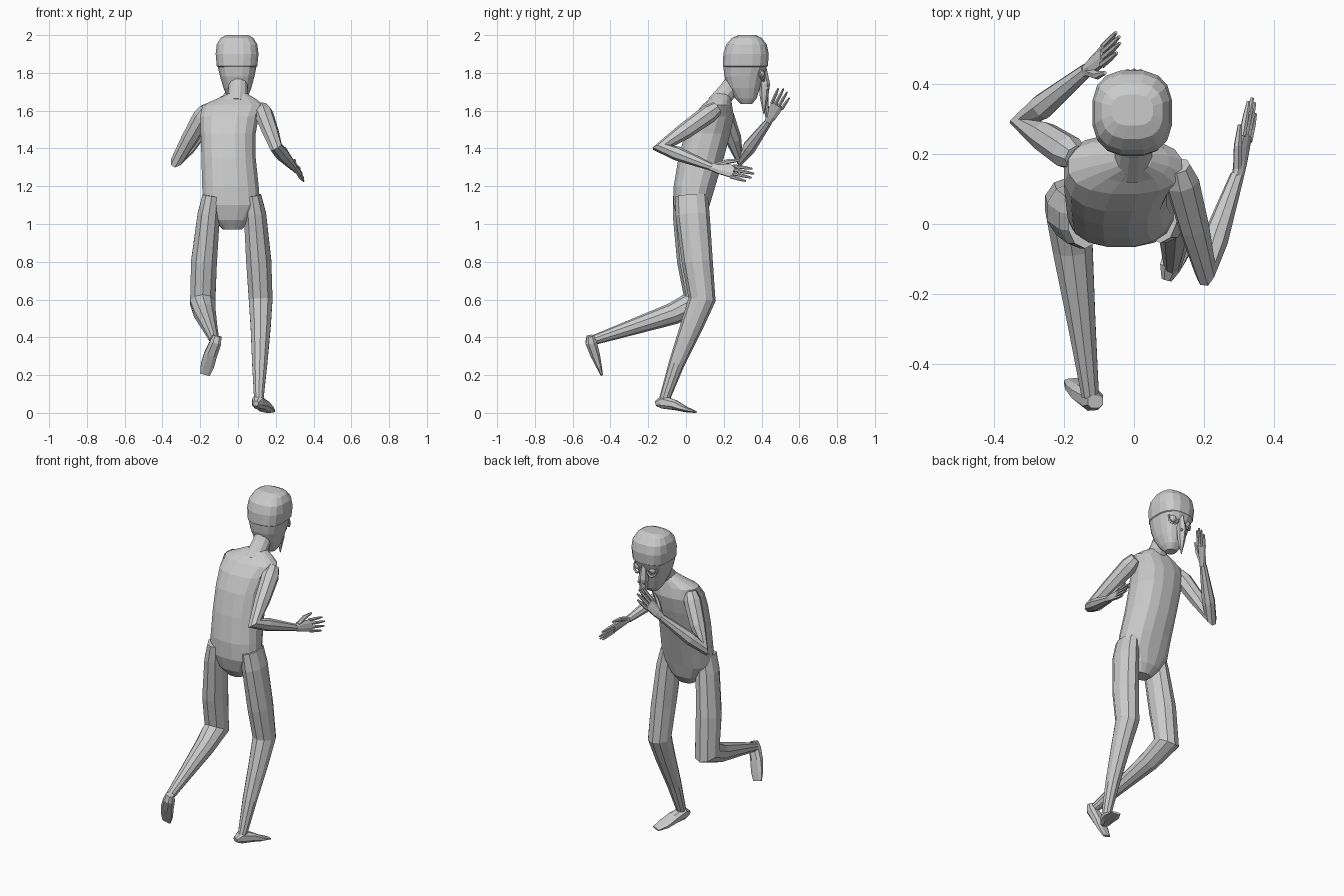
import bpy, bmesh
from math import cos, sin, pi, copysign
from mathutils import Vector


def loft(name, rings, side=(1, 0, 0), n=8, power=1.0, flat=False):
    """Skin rings (x, y, z, half width, half depth) along their path."""
    bm = bmesh.new()
    pts = [Vector(r[:3]) for r in rings]
    loops = []
    for i, (p, r) in enumerate(zip(pts, rings)):
        t_in = (p - pts[max(i - 1, 0)]).normalized()
        t_out = (pts[min(i + 1, len(pts) - 1)] - p).normalized()
        t = Vector((0, 0, 1)) if flat else (t_in + t_out).normalized()
        stretch = 1.0
        if 0 < i < len(pts) - 1 and not flat:
            stretch = 1 / max(t.dot(t_out), 0.66)      # mitre at bends
        u = Vector(side)
        u = (u - t * u.dot(t)).normalized()
        v = t.cross(u)
        loop = []
        for k in range(n):
            a = 2 * pi * (k + 0.5) / n
            c, s = cos(a), sin(a)
            c = copysign(abs(c) ** power, c)
            s = copysign(abs(s) ** power, s)
            loop.append(bm.verts.new(p + u * c * r[3] + v * s * r[4] * stretch))
        loops.append(loop)
    for a, b in zip(loops, loops[1:]):
        for k in range(n):
            j = (k + 1) % n
            bm.faces.new((a[k], a[j], b[j], b[k]))
    bm.faces.new(loops[0][::-1])
    bm.faces.new(loops[-1])
    bmesh.ops.recalc_face_normals(bm, faces=bm.faces)
    me = bpy.data.meshes.new(name)
    bm.to_mesh(me)
    bm.free()
    ob = bpy.data.objects.new(name, me)
    bpy.context.collection.objects.link(ob)
    return ob


def arm(name, shoulder, elbow, wrist):
    s, e, w = Vector(shoulder), Vector(elbow), Vector(wrist)
    axis = (e - s).cross(w - e)
    path = [(s, .036), (s.lerp(e, .15), .05), (s.lerp(e, .6), .044), (e, .034),
            (e.lerp(w, .3), .038), (e.lerp(w, .7), .028), (w, .02)]
    loft(name, [(*p, r, r) for p, r in path], axis)


def hand(name, wrist, tip, across):
    """Palm, four fingers and a thumb; 'across' points to the thumb side."""
    a, b = Vector(wrist), Vector(tip)
    d = b - a
    w = Vector(across)
    w = (w - d * (w.dot(d) / d.length_squared)).normalized()
    loft(name + "_palm", [(*a, .02, .017), (*(a + d * .2), .03, .017),
                          (*(a + d * .54), .038, .013)], w)
    for i, length in enumerate((.86, .97, 1.0, .93)):
        off = -.03 + .02 * i
        p, q = a + d * .5 + w * off, a + d * length + w * off * 1.25
        loft(f"{name}_finger_{i + 1}", [(*p, .01, .011), (*p.lerp(q, .6), .009, .009),
                                        (*q, .005, .005)], w, 6)
    p, m, q = a + d * .12 + w * .015, a + d * .36 + w * .05, a + d * .6 + w * .068
    loft(name + "_thumb", [(*p, .014, .014), (*m, .013, .012), (*q, .006, .006)], w, 6)


# Torso with sloping shoulders
loft("torso", [
    (-.03, .03, .97, .05, .04), (-.035, .03, 1.02, .10, .075),
    (-.035, .03, 1.10, .155, .097), (-.04, .045, 1.20, .152, .112),
    (-.05, .08, 1.35, .146, .122), (-.052, .115, 1.48, .148, .122),
    (-.045, .145, 1.57, .158, .11), (-.025, .165, 1.63, .165, .08),
    (-.01, .18, 1.66, .11, .06), (-.002, .19, 1.69, .052, .042)],
    n=16, power=.85, flat=True)
loft("neck", [(-.005, .16, 1.63, .06, .055), (0, .225, 1.71, .052, .05),
              (0, .28, 1.78, .055, .055)], n=12)

# Head with a slightly raised skull cap
loft("head", [
    (0, .32, 1.635, .03, .03), (-.002, .317, 1.665, .052, .058),
    (-.003, .307, 1.72, .075, .085), (-.004, .306, 1.78, .092, .104),
    (-.005, .313, 1.832, .104, .117), (-.005, .314, 1.836, .109, .121),
    (-.005, .318, 1.90, .115, .122), (-.005, .32, 1.95, .109, .109),
    (-.005, .322, 1.985, .088, .08), (-.005, .325, 2.0, .06, .045)],
    n=16, power=.75, flat=True)

# Long hanging nose, nostrils, eyes and eye rims
loft("nose", [(0, .40, 1.83, .012, .025), (0, .415, 1.74, .028, .03),
              (0, .413, 1.67, .022, .022), (0, .412, 1.58, .002, .002)], n=6)
for s, label in ((-1, "left"), (1, "right")):
    bpy.ops.mesh.primitive_uv_sphere_add(segments=8, ring_count=6, radius=.008,
                                         location=(s * .018, .435, 1.72))
    bpy.context.object.name = label + "_nostril"
    bpy.ops.mesh.primitive_uv_sphere_add(segments=12, ring_count=8, radius=.022,
                                         location=(s * .05, .395, 1.795))
    bpy.context.object.name = label + "_eye"
    bpy.ops.mesh.primitive_torus_add(major_segments=14, minor_segments=5,
                                     major_radius=.028, minor_radius=.006,
                                     location=(s * .05, .402, 1.795),
                                     rotation=(pi / 2 + .2, 0, -s * .3))
    bpy.context.object.name = label + "_eye_rim"
    bpy.context.object.scale = (1, 1.3, 1)

# Arms and hands
arm("right_arm", (.125, .165, 1.615), (.203, -.128, 1.405), (.295, .14, 1.30))
hand("right_hand", (.295, .13, 1.303), (.342, .357, 1.255), (-.35, 0, .94))
arm("left_arm", (-.165, .19, 1.61), (-.317, .29, 1.345), (-.135, .44, 1.545))
hand("left_hand", (-.138, .435, 1.54), (-.04, .527, 1.71), (-.05, -.85, .52))

# Standing leg and foot
loft("right_leg", [
    (.075, .03, 1.15, .05, .085), (.09, .035, 1.05, .062, .09),
    (.11, .06, .80, .07, .082), (.12, .085, .60, .066, .07),
    (.12, .03, .46, .056, .06), (.115, -.05, .26, .042, .042),
    (.11, -.115, .07, .026, .028)], n=10)
loft("right_foot", [
    (.093, -.158, .05, .016, .015), (.103, -.125, .058, .032, .036),
    (.13, -.06, .042, .04, .028), (.152, -.005, .02, .042, .016),
    (.172, .048, .006, .028, .006)], power=.8)

# Raised trailing leg and foot
loft("left_leg", [
    (-.14, .005, 1.15, .05, .075), (-.155, .01, 1.05, .062, .08),
    (-.18, .035, .80, .072, .082), (-.187, .06, .585, .07, .068),
    (-.175, -.07, .525, .06, .058), (-.15, -.28, .455, .042, .042),
    (-.125, -.49, .385, .026, .026)], n=10)
loft("left_foot", [
    (-.11, -.507, .408, .024, .02), (-.118, -.503, .375, .032, .032),
    (-.145, -.482, .31, .037, .027), (-.162, -.462, .25, .038, .016),
    (-.175, -.447, .203, .028, .007)], power=.8)
